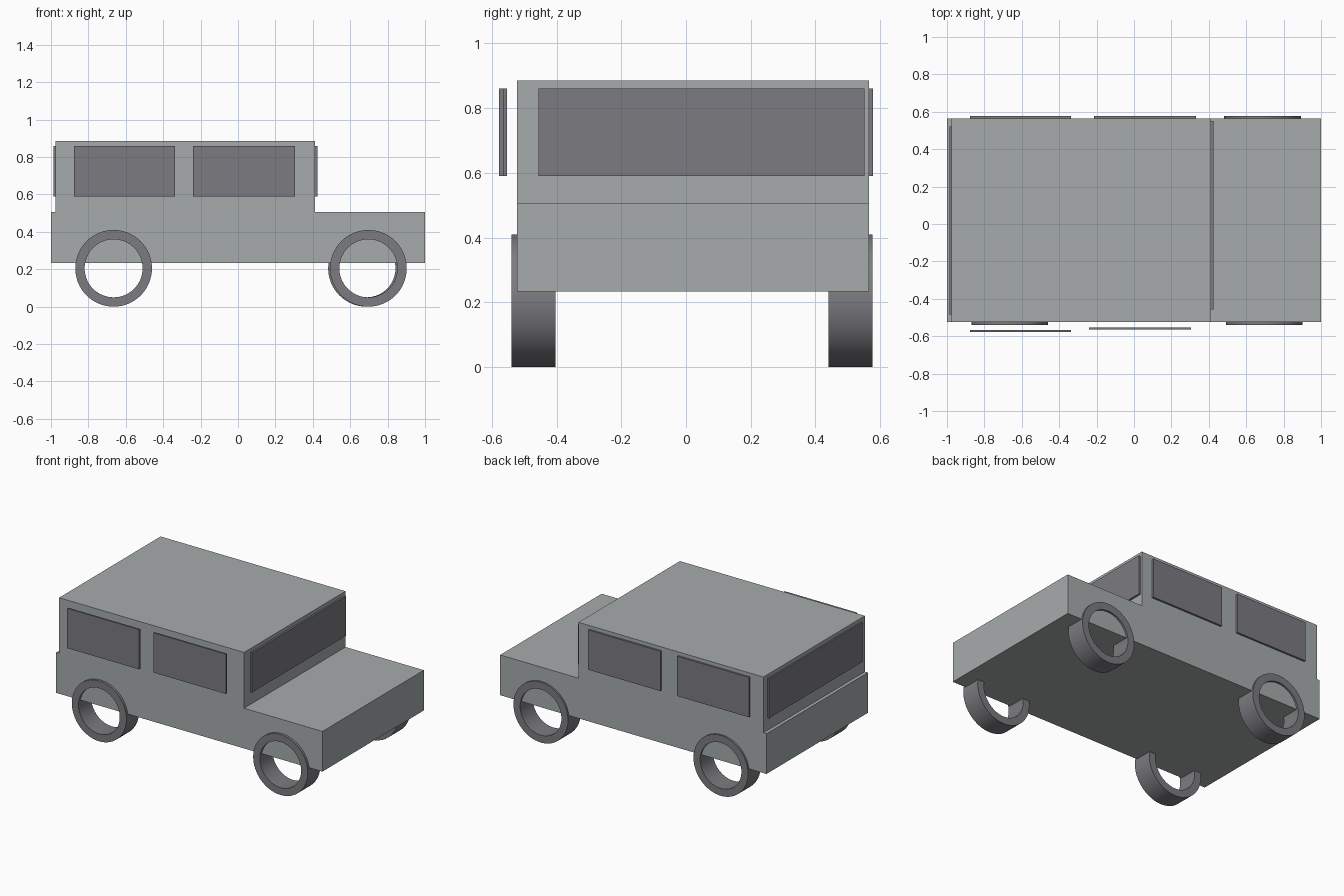
import bpy, bmesh
from math import cos, sin, pi

if "Cube" in bpy.data.objects:
    bpy.data.objects.remove(bpy.data.objects["Cube"])


def material(name, color):
    m = bpy.data.materials.new(name)
    m.diffuse_color = color
    m.use_nodes = True
    m.node_tree.nodes["Principled BSDF"].inputs["Base Color"].default_value = m.diffuse_color
    return m


PAINT = material("paint", (0.38, 0.41, 0.41, 1))
DARK = material("dark", (0.2, 0.2, 0.22, 1))


def finish(name, bm, mat):
    bmesh.ops.recalc_face_normals(bm, faces=bm.faces)
    me = bpy.data.meshes.new(name)
    bm.to_mesh(me)
    bm.free()
    me.materials.append(mat)
    ob = bpy.data.objects.new(name, me)
    bpy.context.collection.objects.link(ob)
    return ob


def box(name, x, y, z, mat):
    """Box from (min, max) ranges along each axis."""
    bm = bmesh.new()
    bmesh.ops.create_cube(bm, size=1)
    for v in bm.verts:
        v.co = [r[0] + (c + 0.5) * (r[1] - r[0]) for c, r in zip(v.co, (x, y, z))]
    return finish(name, bm, mat)


def wheel(name, cx, y0, y1, cz=0.205, outer=0.205, inner=0.155, n=64):
    """Open tyre ring: a rectangular section swept around the y axis."""
    bm = bmesh.new()
    section = [(outer, y0), (outer, y1), (inner, y1), (inner, y0)]
    rings = []
    for i in range(n):
        a = 2 * pi * i / n
        rings.append([bm.verts.new((cx + r * cos(a), y, cz + r * sin(a))) for r, y in section])
    for i in range(n):
        p, q = rings[i], rings[(i + 1) % n]
        for k in range(4):
            m = (k + 1) % 4
            bm.faces.new((p[k], p[m], q[m], q[k]))
    ob = finish(name, bm, DARK)
    # smooth the tread, keep rim edges sharp
    bpy.ops.object.select_all(action='DESELECT')
    ob.select_set(True)
    bpy.context.view_layer.objects.active = ob
    bpy.ops.object.shade_smooth_by_angle()


# Body: long lower box with the cabin on top
SIDES = (-0.523, 0.565)
box("lower_body", (-1, 1), SIDES, (0.233, 0.506), PAINT)
box("cabin", (-0.977, 0.412), SIDES, (0.506, 0.885), PAINT)

# Windows: thin panes
GLASS = (0.59, 0.86)
box("front_side_window_rear", (-0.878, -0.337), (-0.578, -0.566), GLASS, DARK)
box("front_side_window_forward", (-0.24, 0.304), (-0.565, -0.553), GLASS, DARK)
box("back_side_window_rear", (-0.878, -0.337), (0.564, 0.578), GLASS, DARK)
box("back_side_window_forward", (-0.213, 0.331), (0.564, 0.578), GLASS, DARK)
box("windshield", (0.411, 0.424), (-0.456, 0.552), GLASS, DARK)
box("rear_window", (-0.987, -0.976), (-0.485, 0.52), GLASS, DARK)

# Wheels
for side, y0, y1, xs in (("right", -0.54, -0.404, (-0.665, 0.697)),
                         ("left", 0.441, 0.577, (-0.665, 0.687))):
    for end, cx in zip(("rear", "front"), xs):
        wheel(f"{end}_{side}_wheel", cx, y0, y1)
